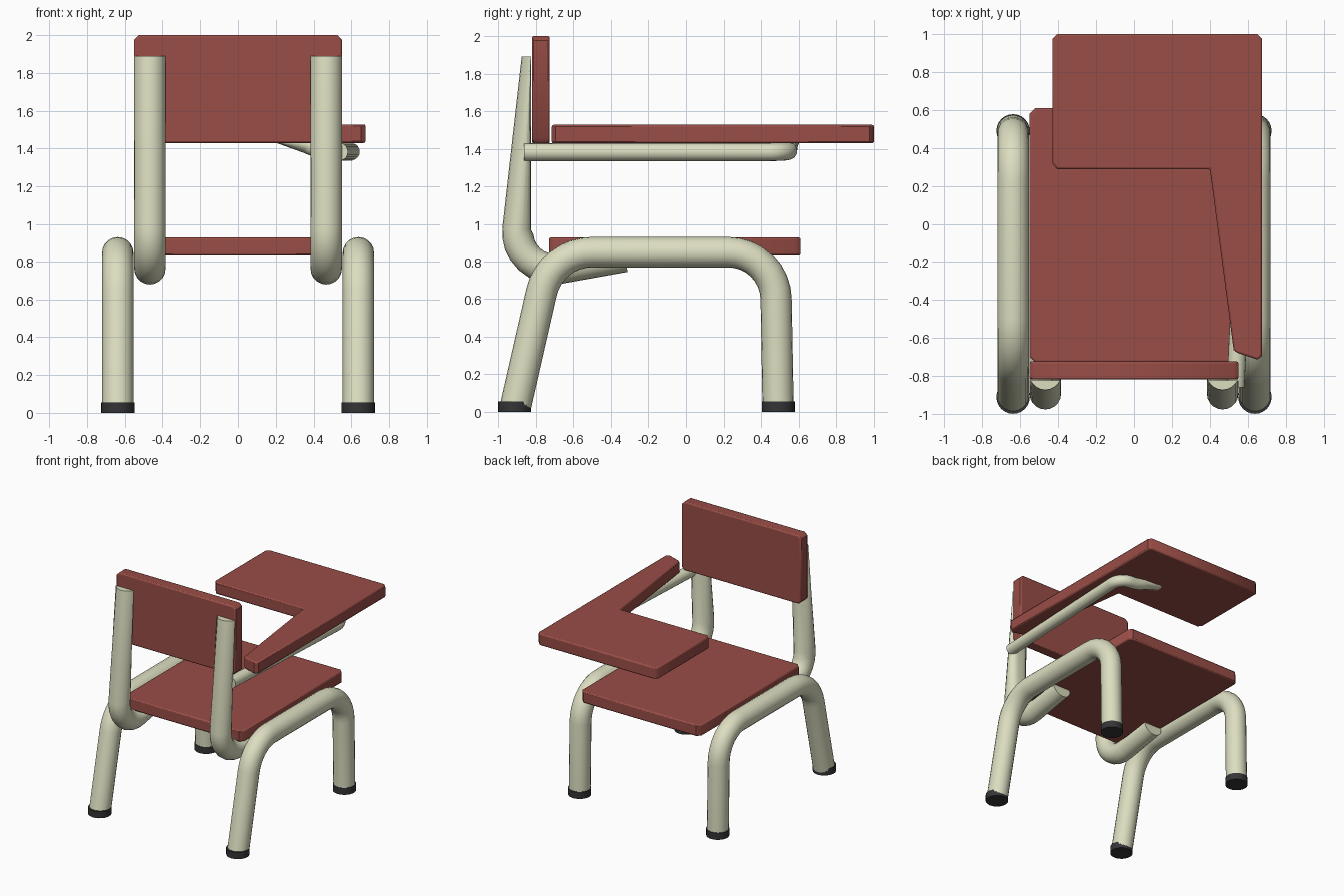
import bpy, bmesh
from math import radians, cos
from mathutils import Vector

if "Cube" in bpy.data.objects:
    bpy.data.objects.remove(bpy.data.objects["Cube"])


def material(name, rgb):
    m = bpy.data.materials.new(name)
    m.diffuse_color = (*rgb, 1)
    m.use_nodes = True
    m.node_tree.nodes["Principled BSDF"].inputs["Base Color"].default_value = m.diffuse_color
    return m


RED = material("red_panel", (0.32, 0.075, 0.062))
CREAM = material("cream_tube", (0.72, 0.73, 0.53))
DARK = material("dark_rubber", (0.035, 0.035, 0.038))


def smooth(obj, angle=45):
    bpy.ops.object.select_all(action='DESELECT')
    obj.select_set(True)
    bpy.context.view_layer.objects.active = obj
    bpy.ops.object.shade_smooth_by_angle(angle=radians(angle))


def fillet(points, trims, steps=8):
    """Round each inner corner of a path with an arc starting `trim` from it."""
    pts = [Vector(p) for p in points]
    out = [pts[0]]
    for a, b, c, trim in zip(pts, pts[1:], pts[2:], trims):
        u, v = (a - b).normalized(), (c - b).normalized()
        w = cos((-u).angle(v) / 2)
        p, q = b + u * trim, b + v * trim
        for i in range(steps + 1):
            t = i / steps
            k0, k1, k2 = (1 - t) ** 2, 2 * w * t * (1 - t), t * t
            out.append((p * k0 + b * k1 + q * k2) / (k0 + k1 + k2))
    return out + [pts[-1]]


def tube(name, path, radius, clamp=None):
    """Round tube along a path; clamp(co) flattens it against a panel."""
    cu = bpy.data.curves.new(name, 'CURVE')
    cu.dimensions = '3D'
    cu.bevel_depth = radius
    cu.bevel_resolution = 8
    cu.use_fill_caps = True
    sp = cu.splines.new('POLY')
    sp.points.add(len(path) - 1)
    for pt, co in zip(sp.points, path):
        pt.co = (*co, 1)
    tmp = bpy.data.objects.new(name + "_path", cu)
    bpy.context.collection.objects.link(tmp)
    deps = bpy.context.evaluated_depsgraph_get()
    me = bpy.data.meshes.new_from_object(tmp.evaluated_get(deps))
    bpy.data.objects.remove(tmp)
    obj = bpy.data.objects.new(name, me)
    bpy.context.collection.objects.link(obj)
    if clamp:
        for v in me.vertices:
            clamp(v.co)
    bm = bmesh.new()
    bm.from_mesh(me)
    bmesh.ops.remove_doubles(bm, verts=bm.verts, dist=1e-4)
    bmesh.ops.recalc_face_normals(bm, faces=bm.faces)
    bm.to_mesh(me)
    bm.free()
    me.materials.clear()
    me.materials.append(CREAM)
    smooth(obj)
    return obj


def panel(name, outline, direction):
    """Flat board: outline extruded along direction, edges slightly eased."""
    bm = bmesh.new()
    face = bm.faces.new([bm.verts.new(p) for p in outline])
    ext = bmesh.ops.extrude_face_region(bm, geom=[face])
    bmesh.ops.translate(bm, vec=direction,
                        verts=[g for g in ext['geom'] if isinstance(g, bmesh.types.BMVert)])
    bmesh.ops.recalc_face_normals(bm, faces=bm.faces)
    me = bpy.data.meshes.new(name)
    bm.to_mesh(me)
    bm.free()
    me.materials.append(RED)
    obj = bpy.data.objects.new(name, me)
    bpy.context.collection.objects.link(obj)
    bev = obj.modifiers.new("eased_edges", 'BEVEL')
    bev.width, bev.segments = 0.01, 2
    bev.limit_method, bev.angle_limit = 'ANGLE', radians(60)
    smooth(obj)
    return obj


def cut_rect(x, lo, hi, c):
    """Rectangle, symmetric in x, with its four corners cut off."""
    return [(-x + c, lo), (x - c, lo), (x, lo + c), (x, hi - c),
            (x - c, hi), (-x + c, hi), (-x, hi - c), (-x, lo + c)]


# Seat and backrest boards
panel("seat", [(x, y, 0.835) for x, y in cut_rect(0.55, -0.73, 0.61, 0.03)], (0, 0, 0.095))
panel("backrest", [(x, -0.82, z) for x, z in cut_rect(0.55, 1.43, 2.0, 0.025)], (0, 0.095, 0))

# L-shaped writing board
desk = [(-0.43, 0.32), (-0.405, 0.29), (0.40, 0.29), (0.525, -0.665), (0.545, -0.68),
        (0.65, -0.715), (0.675, -0.695), (0.675, 0.975), (0.65, 1.0),
        (-0.405, 1.0), (-0.43, 0.975)]
panel("writing_board", [(x, y, 1.43) for x, y in desk], (0, 0, 0.098))


def press_post(co):
    # flat against the backrest, under the seat, and cut level at the top
    if co.z > 0.95:
        co.y = min(co.y, -0.825)
    if co.y > -0.72:
        co.z = min(co.z, 0.836)
    co.z = min(co.z, 1.89)


def press_arm(co):
    co.z = min(co.z, 1.431)


# Leg loops, rubber feet and back posts on both sides
for side, label in ((-1, "left"), (1, "right")):
    x = side * 0.637
    legs = [(x, -0.907, 0.03), (x, -0.72, 0.85), (x, 0.475, 0.85), (x, 0.49, 0.03)]
    tube(f"{label}_leg_loop", fillet(legs, (0.22, 0.25)), 0.083)

    for y, end in ((-0.912, "front"), (0.491, "back")):
        bpy.ops.mesh.primitive_cylinder_add(vertices=24, radius=0.088, depth=0.056,
                                            location=(x, y, 0.028))
        foot = bpy.context.object
        foot.name = f"{label}_{end}_foot"
        foot.data.materials.append(DARK)
        smooth(foot)

    x = side * 0.467
    post = [(x, -0.792, 1.93), (x, -0.922, 0.718), (x, -0.325, 0.825)]
    tube(f"{label}_back_post", fillet(post, (0.26,)), 0.083, press_post)

# Support arm from the right post, curling up into the writing board
arm = [(0.535, -0.86, 1.383), (0.602, 0.545, 1.383), (0.42, 0.545, 1.395), (0.22, 0.555, 1.49)]
tube("writing_board_arm", fillet(arm, (0.1, 0.06)), 0.047, press_arm)
